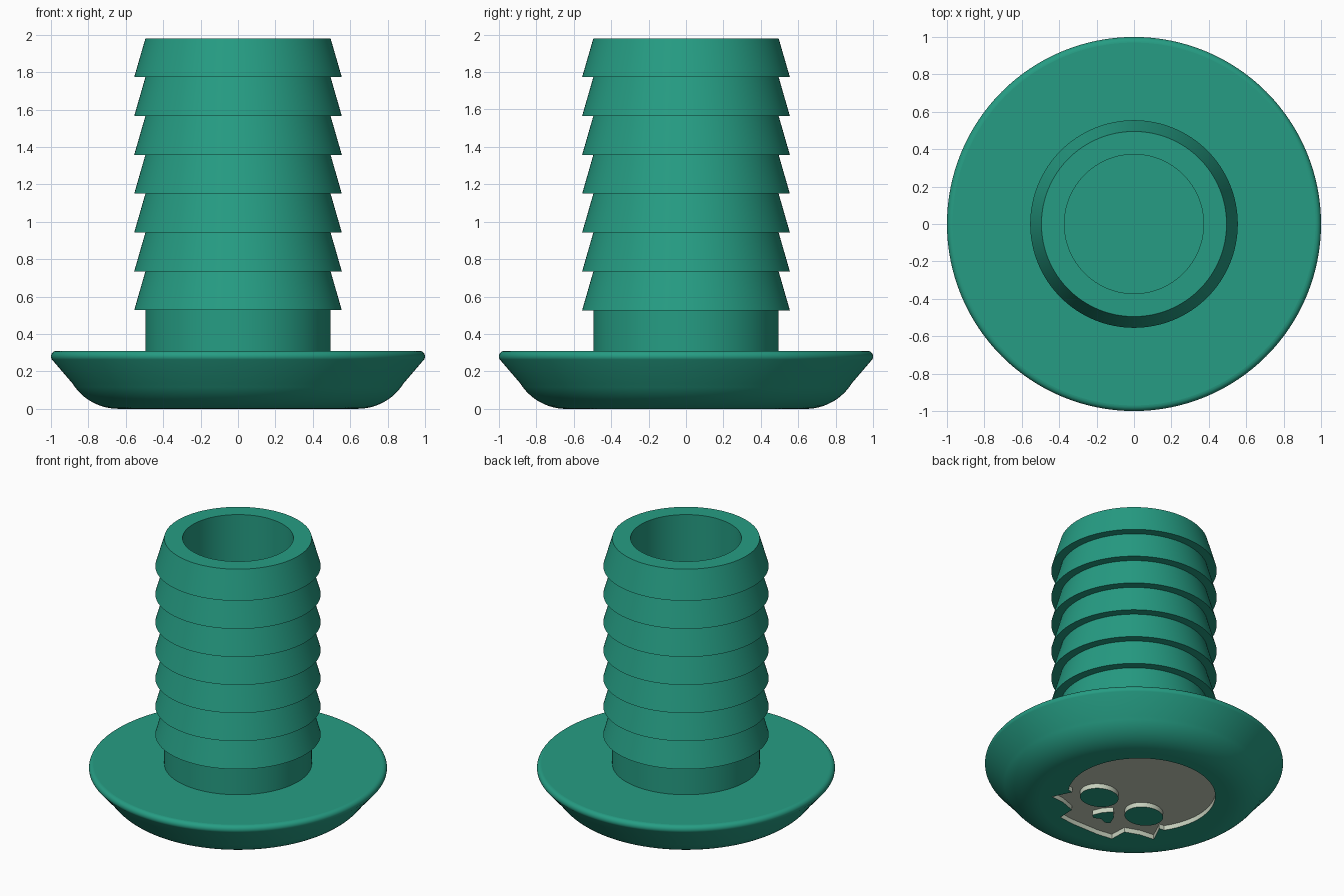
import bpy, bmesh, math

if "Cube" in bpy.data.objects:
    bpy.data.objects.remove(bpy.data.objects["Cube"])

SEGMENTS = 128


def material(name, rgb):
    m = bpy.data.materials.new(name)
    m.diffuse_color = (*rgb, 1)
    m.use_nodes = True
    m.node_tree.nodes["Principled BSDF"].inputs["Base Color"].default_value = m.diffuse_color
    return m


teal = material("teal", (0.019, 0.335, 0.228))
pale = material("pale_bone", (0.56, 0.62, 0.50))


def new_object(name, bm, mats):
    bmesh.ops.recalc_face_normals(bm, faces=bm.faces)
    mesh = bpy.data.meshes.new(name)
    bm.to_mesh(mesh)
    bm.free()
    for m in mats:
        mesh.materials.append(m)
    ob = bpy.data.objects.new(name, mesh)
    bpy.context.collection.objects.link(ob)
    return ob


def lathe(name, profile, mats):
    """Spin (radius, z) points round z and close both ends with flat caps."""
    bm = bmesh.new()
    rings = []
    for r, z in profile:
        rings.append([bm.verts.new((r * math.cos(a), r * math.sin(a), z))
                      for a in (2 * math.pi * i / SEGMENTS for i in range(SEGMENTS))])
    for low, high in zip(rings, rings[1:]):
        for i in range(SEGMENTS):
            j = (i + 1) % SEGMENTS
            bm.faces.new((low[i], low[j], high[j], high[i]))
    bm.faces.new(rings[0])
    bm.faces.new(rings[-1])
    return new_object(name, bm, mats)


def ellipse(cx, cy, rx, ry, start=0, end=360, n=48):
    full = end - start == 360
    steps = n if full else n - 1
    return [(cx + rx * math.cos(math.radians(start + (end - start) * i / steps)),
             cy + ry * math.sin(math.radians(start + (end - start) * i / steps)))
            for i in range(n)]


# Plug profile: rounded flange underside
profile = [(0.64, 0.0)]
for i in range(1, 13):
    a = math.radians(58 * i / 12)
    profile.append((0.64 + 0.29 * math.sin(a), 0.29 * (1 - math.cos(a))))
# soft rim
for i in range(9):
    a = math.radians(-32 + 122 * i / 8)
    profile.append((0.97 + 0.03 * math.cos(a), 0.28 + 0.03 * math.sin(a)))
# neck and seven barbs
profile += [(0.495, 0.31)]
for i in range(7):
    z = 0.527 + i * 0.2077
    profile += [(0.495, z), (0.555, z)]
# top lip and blind bore
profile += [(0.495, 1.98), (0.372, 1.98), (0.372, 0.31)]
plug = lathe("barbed_plug", profile, [teal, pale])

# Skull-shaped pocket on the underside: half of the jaw is mirrored
jaw = [(0.38, -0.19), (0.445, -0.325), (0.34, -0.335), (0.23, -0.375), (0.225, -0.50), (0.11, -0.515)]
outline = ellipse(0, 0.08, 0.50, 0.485, -33, 213, 72)
outline += [(-x, y) for x, y in jaw] + jaw[::-1]
nose = [(0, -0.215), (0.05, -0.27), (0.08, -0.34), (0.05, -0.365), (0, -0.34),
        (-0.05, -0.365), (-0.08, -0.34), (-0.05, -0.27)]
eyes = [ellipse(s * 0.195, -0.13, 0.135, 0.12) for s in (1, -1)]

curve = bpy.data.curves.new("skull_outline", 'CURVE')
curve.dimensions = '2D'
curve.fill_mode = 'BOTH'
curve.extrude = 0.035
for points in [outline, nose] + eyes:
    spline = curve.splines.new('POLY')
    spline.points.add(len(points) - 1)
    for p, (x, y) in zip(spline.points, points):
        p.co = (x, y, 0, 1)
    spline.use_cyclic_u = True
curve_ob = bpy.data.objects.new("skull_outline", curve)
bpy.context.collection.objects.link(curve_ob)
deps = bpy.context.evaluated_depsgraph_get()
bm = bmesh.new()
bm.from_mesh(bpy.data.meshes.new_from_object(curve_ob.evaluated_get(deps)))
bmesh.ops.remove_doubles(bm, verts=bm.verts, dist=0.0001)
for f in bm.faces:
    f.material_index = 1
cutter = new_object("skull_cutter", bm, [teal, pale])
cutter.hide_render = True
bpy.data.objects.remove(curve_ob)

# Cut the pocket, keeping the pale colour on its walls and floor
cut = plug.modifiers.new("skull_pocket", 'BOOLEAN')
cut.operation = 'DIFFERENCE'
cut.solver = 'EXACT'
cut.object = cutter
bpy.context.view_layer.objects.active = plug
plug.select_set(True)
bpy.ops.object.modifier_apply(modifier=cut.name)
bpy.data.objects.remove(cutter)

# Smooth walls, crisp edges, flat horizontal faces
bpy.ops.object.shade_smooth_by_angle(angle=math.radians(30))
for f in plug.data.polygons:
    if abs(f.normal.z) > 0.9999:
        f.use_smooth = False
